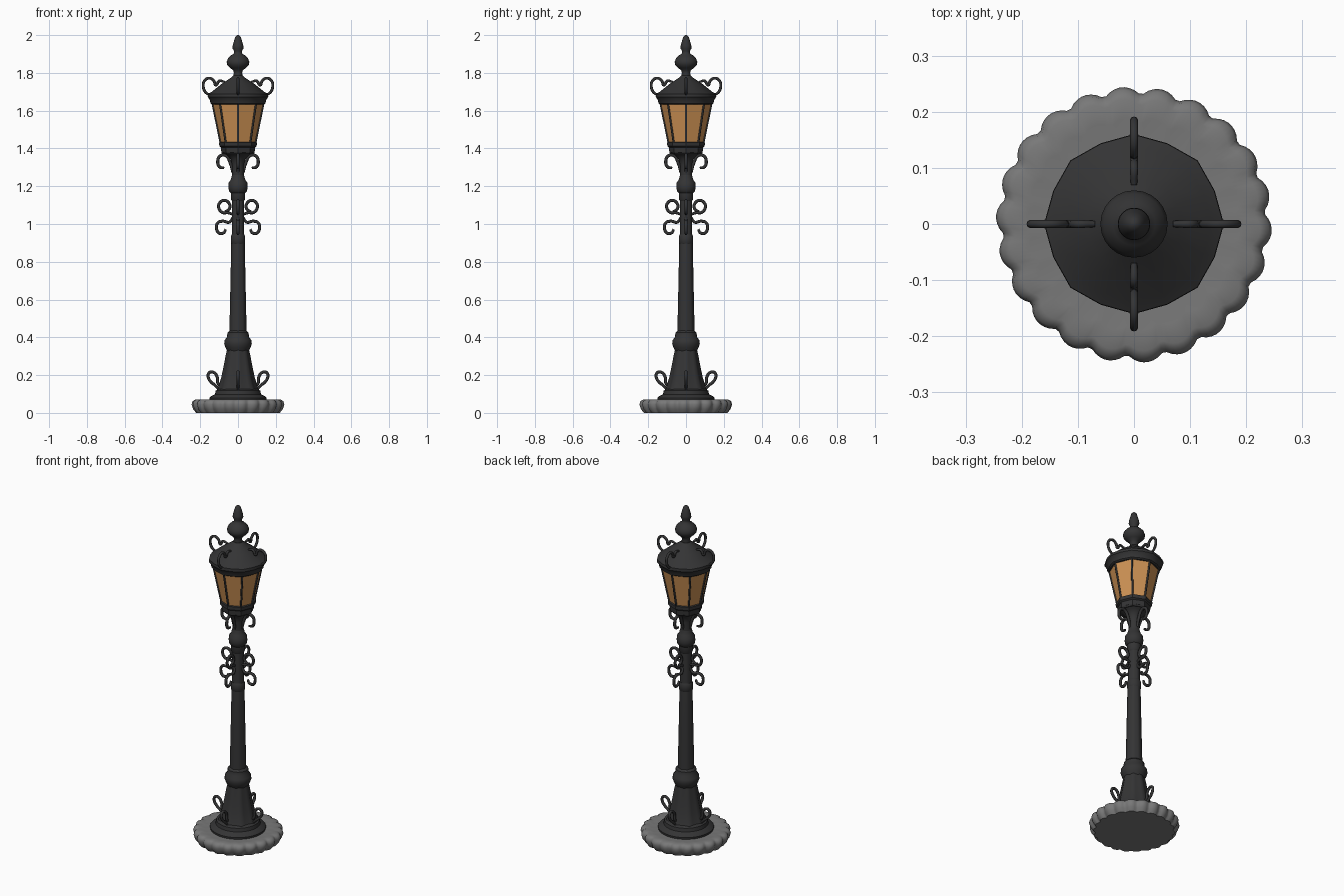
import bpy, bmesh, math
from mathutils import Vector

if "Cube" in bpy.data.objects:
    bpy.data.objects.remove(bpy.data.objects["Cube"])


def material(name, rgb):
    m = bpy.data.materials.new(name)
    m.diffuse_color = (*rgb, 1)
    m.use_nodes = True
    m.node_tree.nodes["Principled BSDF"].inputs["Base Color"].default_value = m.diffuse_color
    return m


IRON = material("dark_iron", (0.034, 0.034, 0.035))
STONE = material("grey_stone", (0.19, 0.19, 0.19))
GLASS = material("amber_glass", (0.62, 0.29, 0.09))


def finish(ob, mat, angle=40):
    ob.data.materials.clear()
    ob.data.materials.append(mat)
    bpy.ops.object.select_all(action='DESELECT')
    ob.select_set(True)
    bpy.context.view_layer.objects.active = ob
    if angle:
        bpy.ops.object.shade_smooth_by_angle(angle=math.radians(angle))


def lathe(name, profile, sides, mat, shape=lambda a, z: 1.0, angle=40):
    """Closed solid turned from (radius, z) points; shape scales the radius."""
    bm = bmesh.new()
    rings = []
    for r, z in profile:
        ring = []
        for i in range(sides):
            a = 2 * math.pi * i / sides
            k = r * shape(a, z)
            ring.append(bm.verts.new((k * math.cos(a), k * math.sin(a), z)))
        rings.append(ring)
    for lo, hi in zip(rings, rings[1:]):
        for i in range(sides):
            j = (i + 1) % sides
            bm.faces.new((lo[i], lo[j], hi[j], hi[i]))
    bm.faces.new(rings[0][::-1])
    bm.faces.new(rings[-1])
    bmesh.ops.recalc_face_normals(bm, faces=bm.faces)
    me = bpy.data.meshes.new(name)
    bm.to_mesh(me)
    bm.free()
    ob = bpy.data.objects.new(name, me)
    bpy.context.collection.objects.link(ob)
    finish(ob, mat, angle)
    return ob


def tubes(name, paths, depth, mat, smooth=True):
    """Round bars along 3D paths, tapered slightly at both ends."""
    cu = bpy.data.curves.new(name, 'CURVE')
    cu.dimensions = '3D'
    cu.bevel_depth = depth
    cu.bevel_resolution = 2
    cu.resolution_u = 5
    cu.use_fill_caps = True
    for path in paths:
        sp = cu.splines.new('BEZIER')
        sp.bezier_points.add(len(path) - 1)
        for i, (bp, p) in enumerate(zip(sp.bezier_points, path)):
            bp.co = p
            bp.handle_left_type = bp.handle_right_type = 'AUTO' if smooth else 'VECTOR'
            bp.radius = 0.75 if smooth and i in (0, len(path) - 1) else 1
    ob = bpy.data.objects.new(name, cu)
    bpy.context.collection.objects.link(ob)
    bpy.ops.object.select_all(action='DESELECT')
    ob.select_set(True)
    bpy.context.view_layer.objects.active = ob
    bpy.ops.object.convert(target='MESH')
    finish(bpy.context.object, mat, 60)


def around(points, n=4, phase=0.0):
    """Repeat an (r, z) path n times around the post."""
    angles = [phase + 2 * math.pi * i / n for i in range(n)]
    return [[Vector((r * math.cos(a), r * math.sin(a), z)) for r, z in points] for a in angles]


# scalloped stone foot
def scallop(a, z):
    return 0.93 + 0.07 * abs(math.cos(11 * a + 0.6)) ** 0.7 + 0.006 * math.sin(3 * a)


lathe("stone_foot", [(0.222, 0), (0.238, 0.02), (0.246, 0.045), (0.241, 0.062),
                     (0.225, 0.071), (0.19, 0.068), (0.13, 0.066)], 176, STONE, scallop, 50)

# iron plinth disc
lathe("plinth", [(0.15, 0.06), (0.152, 0.078), (0.142, 0.088), (0.122, 0.098),
                 (0.118, 0.118), (0.105, 0.126)], 32, IRON)


# fluted pedestal and tapering post
def flute(a, z):
    return 1 + (0.05 if z < 0.32 else 0.02) * math.cos(8 * a)


lathe("pedestal", [(0.108, 0.115), (0.098, 0.14), (0.084, 0.19), (0.072, 0.25),
                   (0.061, 0.31), (0.056, 0.34)], 32, IRON, flute)
lathe("pedestal_collar", [(0.055, 0.325), (0.066, 0.345), (0.073, 0.365), (0.071, 0.385),
                          (0.058, 0.402), (0.056, 0.425), (0.044, 0.436)], 24, IRON)
lathe("post", [(0.045, 0.42), (0.041, 0.6), (0.035, 0.9), (0.032, 0.94),
               (0.031, 1.14)], 32, IRON, flute)
lathe("scroll_collar", [(0.033, 0.893), (0.038, 0.9), (0.038, 0.935), (0.033, 0.945)], 24, IRON)
lathe("upper_collar", [(0.03, 1.12), (0.037, 1.13), (0.038, 1.165), (0.048, 1.175),
                       (0.051, 1.195), (0.049, 1.22), (0.038, 1.235), (0.034, 1.25),
                       (0.031, 1.26)], 24, IRON)
lathe("lantern_stem", [(0.031, 1.25), (0.031, 1.31), (0.038, 1.345), (0.06, 1.365),
                       (0.083, 1.378)], 24, IRON)

# lantern: eight sided base tray, glass and corner bars
lathe("lantern_tray", [(0.082, 1.37), (0.088, 1.378), (0.09, 1.405), (0.099, 1.412),
                       (0.1, 1.432), (0.085, 1.438)], 8, IRON, angle=30)
lathe("lantern_glass", [(0.091, 1.43), (0.136, 1.645)], 8, GLASS, angle=0)
tubes("glazing_bars", around([(0.091, 1.425), (0.136, 1.645)], 8), 0.0055, IRON, False)

# roof with rolled rim, then finial
lathe("lantern_roof", [(0.135, 1.632), (0.143, 1.638), (0.148, 1.66), (0.158, 1.672),
                       (0.157, 1.688), (0.137, 1.7), (0.085, 1.742), (0.036, 1.775),
                       (0.026, 1.785)], 16, IRON,
      lambda a, z: 1 + 0.015 * math.cos(8 * a), 35)
lathe("finial", [(0.026, 1.77), (0.022, 1.8), (0.026, 1.815), (0.042, 1.826), (0.057, 1.842),
                 (0.06, 1.858), (0.054, 1.875), (0.038, 1.892), (0.022, 1.902),
                 (0.021, 1.915), (0.029, 1.93), (0.028, 1.945), (0.021, 1.97),
                 (0.014, 1.992), (0.004, 2.0)], 24, IRON, angle=60)

# scrolls on four sides
tubes("roof_scrolls", around([(0.07, 1.752), (0.1, 1.757), (0.118, 1.735), (0.126, 1.755), (0.15, 1.772),
                              (0.176, 1.76), (0.184, 1.73), (0.172, 1.698), (0.148, 1.682)]), 0.0075, IRON)
tubes("lantern_brackets", around([(0.028, 1.27), (0.04, 1.32), (0.065, 1.362), (0.095, 1.36),
                                  (0.107, 1.33), (0.097, 1.302), (0.073, 1.296)]), 0.0085, IRON)
tubes("upper_scrolls", around([(0.025, 1.05), (0.055, 1.06), (0.08, 1.06), (0.1, 1.08), (0.097, 1.112),
                               (0.07, 1.125), (0.046, 1.107), (0.047, 1.078), (0.07, 1.066)]), 0.008, IRON)
tubes("lower_scrolls", around([(0.028, 1.035), (0.045, 1.01), (0.08, 1.015), (0.106, 1.007),
                               (0.114, 0.98), (0.1, 0.952), (0.075, 0.954), (0.065, 0.972)]), 0.008, IRON)
tubes("foot_scrolls", around([(0.085, 0.14), (0.105, 0.155), (0.11, 0.19), (0.13, 0.215), (0.152, 0.213),
                              (0.158, 0.19), (0.142, 0.163), (0.12, 0.145), (0.1, 0.122)]), 0.008, IRON)
